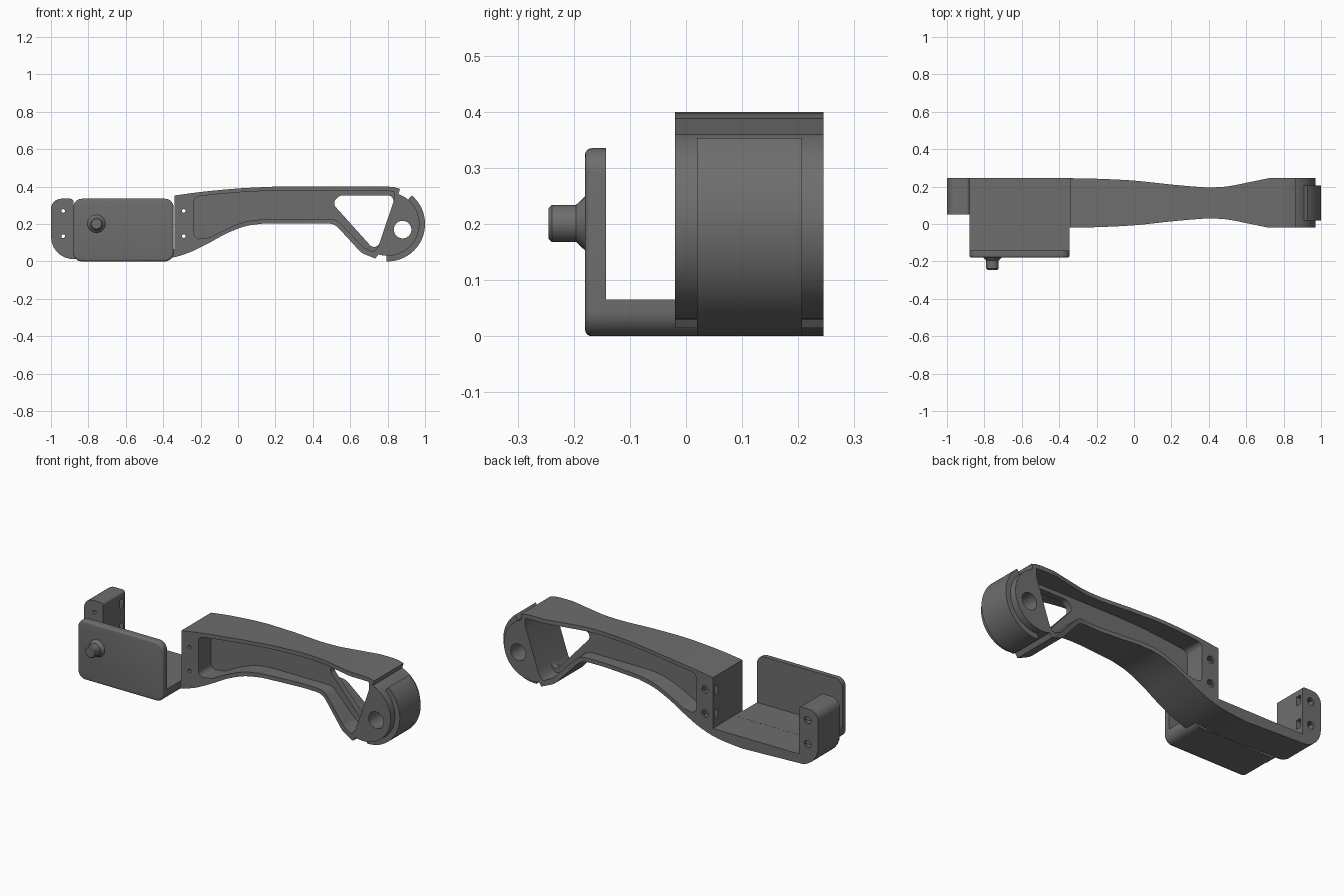
import bpy, bmesh, math
from mathutils import Vector
from mathutils.geometry import interpolate_bezier

if "Cube" in bpy.data.objects:
    bpy.data.objects.remove(bpy.data.objects["Cube"])

dark = bpy.data.materials.new("dark_plastic")
dark.diffuse_color = (0.155, 0.155, 0.155, 1)
dark.use_nodes = True
dark.node_tree.nodes["Principled BSDF"].inputs["Base Color"].default_value = dark.diffuse_color


def rounded(pts, n=8):
    """Polygon whose (x, y, r) corners are filleted with radius r."""
    out = []
    for i, p in enumerate(pts):
        c = Vector(p[:2])
        if len(p) < 3:
            out.append(c)
            continue
        a = (Vector(pts[i - 1][:2]) - c).normalized()
        b = (Vector(pts[(i + 1) % len(pts)][:2]) - c).normalized()
        half = a.angle(b) / 2
        t = p[2] / math.tan(half)
        k = t - p[2] * 4 / 3 * math.tan((math.pi - 2 * half) / 4)
        arc = interpolate_bezier((c + a * t).to_3d(), (c + a * k).to_3d(),
                                 (c + b * k).to_3d(), (c + b * t).to_3d(), n)
        out += [v.xy for v in arc]
    return [tuple(v) for v in out]


def spline(pts, n=6):
    """Smooth curve through the points."""
    p = [Vector(q) for q in pts]
    p = [p[0] * 2 - p[1]] + p + [p[-1] * 2 - p[-2]]
    out = []
    for i in range(1, len(p) - 2):
        seg = interpolate_bezier(p[i].to_3d(), (p[i] + (p[i + 1] - p[i - 1]) / 6).to_3d(),
                                 (p[i + 1] - (p[i + 2] - p[i]) / 6).to_3d(),
                                 p[i + 1].to_3d(), n + 1)
        out += [tuple(v.xy) for v in seg[:-1]]
    return out + [tuple(pts[-1])]


def arc(cx, cz, r, a0, a1, n=32):
    return [(cx + r * math.cos(math.radians(a0 + (a1 - a0) * i / n)),
             cz + r * math.sin(math.radians(a0 + (a1 - a0) * i / n))) for i in range(n + 1)]


def finish(name, bm):
    bmesh.ops.recalc_face_normals(bm, faces=bm.faces)
    me = bpy.data.meshes.new(name)
    bm.to_mesh(me)
    bm.free()
    me.materials.append(dark)
    ob = bpy.data.objects.new(name, me)
    bpy.context.collection.objects.link(ob)
    return ob


def prism(name, pts, lo, hi, axis='Y', bevel=0):
    """Extrude an outline along an axis, optionally rounding the low-side rim."""
    bm = bmesh.new()
    place = (lambda p, h: (p[0], h, p[1])) if axis == 'Y' else (lambda p, h: (p[0], p[1], h))
    low = [bm.verts.new(place(p, lo)) for p in pts]
    high = [bm.verts.new(place(p, hi)) for p in pts]
    rim = list(bm.faces.new(low).edges)
    bm.faces.new(high)
    for i in range(len(pts)):
        bm.faces.new((low[i - 1], low[i], high[i], high[i - 1]))
    bmesh.ops.recalc_face_normals(bm, faces=bm.faces)
    if bevel:
        bmesh.ops.bevel(bm, geom=rim, offset=bevel, segments=4, profile=0.5, affect='EDGES')
    return finish(name, bm)


def combine(ob, cutter, op='DIFFERENCE'):
    m = ob.modifiers.new(op, 'BOOLEAN')
    m.operation, m.object, m.solver = op, cutter, 'EXACT'
    cutter.hide_render = True
    bpy.context.view_layer.objects.active = ob
    bpy.ops.object.modifier_apply(modifier=m.name)
    bpy.data.objects.remove(cutter)


def smooth(ob, angle=30):
    bpy.ops.object.select_all(action='DESELECT')
    ob.select_set(True)
    bpy.context.view_layer.objects.active = ob
    bpy.ops.object.shade_smooth_by_angle(angle=math.radians(angle))


HX, HZ = 0.8, 0.2              # centre of the round end
FRONT, BACK = -0.02, 0.245     # full arm width

# side outline: end block, motor bay, arm, hooks and round end
top = spline([(-0.34, 0.352), (-0.2, 0.371), (0, 0.39), (0.2, 0.4)])
under = spline([(0.14, 0.203), (0.04, 0.188), (-0.06, 0.15), (-0.16, 0.096), (-0.26, 0.048),
                (-0.37, 0.016), (-0.52, 0.0)])
side = (rounded([(-1, 0, 0.12), (-1, 0.335, 0.055), (-0.88, 0.335, 0.015),
                 (-0.88, 0.065), (-0.34, 0.065)])
        + top + [(0.8, 0.4), (0.835, 0.397), (0.866, 0.388)]
        + arc(HX, HZ, 0.17, 70, -107, 48))
side += rounded([side[-1], (0.735, 0.015), (0.66, 0.045, 0.08), (0.515, 0.203, 0.08), (0.14, 0.203)])[1:-1]
side += under
body = prism("arm_body", side, -0.16, 0.3)

# plan outline: narrow block, then the waisted arm
waist = spline([(-0.345, 0), (-0.2, 0.003), (0, 0.013), (0.2, 0.034), (0.35, 0.047), (0.42, 0.049),
                (0.5, 0.044), (0.6, 0.025), (0.72, 0)])
plan = ([(-1.1, 0.05), (-0.87, 0.05), (-0.87, FRONT)]
        + [(x, FRONT + d) for x, d in waist] + [(1.1, FRONT), (1.1, BACK)]
        + [(x, BACK - d) for x, d in reversed(waist)] + [(-1.1, BACK)])
combine(body, prism("plan_cutter", plan, -0.1, 0.6, 'Z'), 'INTERSECT')

# pockets on both sides, leaving a thin web
pocket = rounded([(-0.235, 0.112, 0.03), (-0.235, 0.345, 0.03), (-0.1, 0.36), (0.05, 0.373),
                  (0.2, 0.378), (0.836, 0.375, 0.01), (0.836, 0.333), (0.75, 0.08),
                  (0.725, 0.05, 0.015), (0.67, 0.075, 0.05), (0.527, 0.226, 0.07), (0.2, 0.226)])
pocket += spline([(0.13, 0.225), (0.04, 0.212), (-0.06, 0.174), (-0.15, 0.128)])
for lo, hi in ((-0.1, 0.095), (0.13, 0.35)):
    combine(body, prism("pocket_cutter", pocket, lo, hi))

# triangular window and pivot hole
window = rounded([(0.503, 0.312, 0.03), (0.545, 0.353, 0.035), (0.843, 0.353, 0.03),
                  (0.747, 0.07, 0.03), (0.71, 0.082, 0.03)])
combine(body, prism("window_cutter", window, -0.3, 0.5))
combine(body, prism("pivot_cutter", arc(0.88, 0.17, 0.047, 0, 348.75, 31), -0.3, 0.5))

# screw holes, wider at the back, with nut slots opening into the bay
for x, inner in ((-0.935, -0.86), (-0.29, -0.36)):
    for z in (0.135, 0.27):
        combine(body, prism("screw_cutter", arc(x, z, 0.01, 0, 345, 23), -0.3, 0.5))
        combine(body, prism("head_cutter", arc(x, z, 0.021, 0, 345, 23), 0.215, 0.5))
        x0, x1 = sorted((inner, x + (x - inner) * 0.35))
        slot = [(x0, z - 0.025), (x1, z - 0.025), (x1, z + 0.025), (x0, z + 0.025)]
        combine(body, prism("slot_cutter", slot, 0.2, 0.232))
smooth(body)

# raised band around the round end
smooth(prism("end_band", arc(HX, HZ, 0.2, -92, 50, 48) + arc(HX, HZ, 0.15, 50, -92, 48), 0.02, 0.207))

# front plate of the motor bay and the floor joining it to the arm
r = 0.045
smooth(prism("front_plate", rounded([(-0.88, 0, r), (-0.88, 0.335, r), (-0.345, 0.335, r),
                                     (-0.345, 0, r)]), -0.18, -0.143, bevel=0.012))
smooth(prism("bay_floor", rounded([(-0.88, 0, r), (-0.88, 0.0655), (-0.345, 0.0655),
                                   (-0.345, 0, r)]), -0.15, 0.055))

# pivot pin with a flared foot
bm = bmesh.new()
rings = []
for y, rad in ((-0.17, 0.05), (-0.18, 0.048), (-0.196, 0.033), (-0.239, 0.033), (-0.245, 0.027)):
    rings.append([bm.verts.new((x, y, z)) for x, z in arc(-0.757, 0.201, rad, 0, 348.75, 31)])
for a, b in zip(rings, rings[1:]):
    for i in range(32):
        bm.faces.new((a[i - 1], a[i], b[i], b[i - 1]))
bm.faces.new(rings[0])
bm.faces.new(rings[-1])
smooth(finish("pivot_pin", bm))
